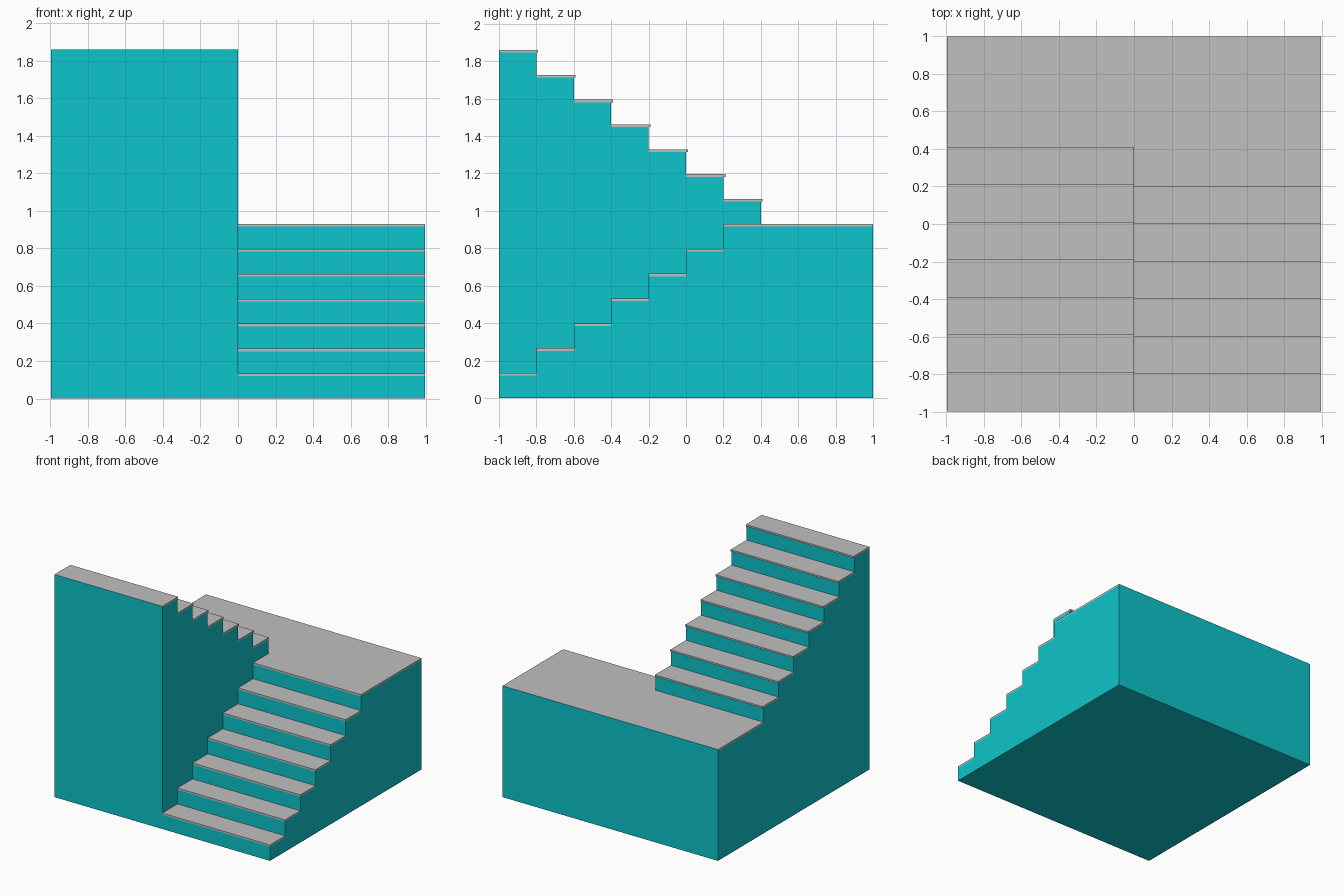
import bpy
import bmesh

if "Cube" in bpy.data.objects:
    bpy.data.objects.remove(bpy.data.objects["Cube"])

RISE, RUN, THICK, NOSE = 0.1329, 0.2, 0.014, 0.01
X = 0.996


def material(name, rgb):
    m = bpy.data.materials.new(name)
    m.diffuse_color = (*rgb, 1)
    m.use_nodes = True
    m.node_tree.nodes["Principled BSDF"].inputs["Base Color"].default_value = m.diffuse_color
    return m


teal = material("teal", (0.004, 0.56, 0.60))
grey = material("light_grey", (0.53, 0.53, 0.53))


def finish(name, bm, mats):
    mesh = bpy.data.meshes.new(name)
    bm.to_mesh(mesh)
    bm.free()
    for m in mats:
        mesh.materials.append(m)
    ob = bpy.data.objects.new(name, mesh)
    bpy.context.collection.objects.link(ob)
    return ob


def extrude_profile(name, pts, x0, x1, open_left=False):
    """Solid made from a (y, z) outline swept along x."""
    bm = bmesh.new()
    face = bm.faces.new([bm.verts.new((x0, y, z)) for y, z in pts])
    res = bmesh.ops.extrude_face_region(bm, geom=[face], use_keep_orig=True)
    verts = [g for g in res["geom"] if isinstance(g, bmesh.types.BMVert)]
    bmesh.ops.translate(bm, verts=verts, vec=(x1 - x0, 0, 0))
    bmesh.ops.recalc_face_normals(bm, faces=bm.faces[:])
    if open_left:  # side hidden against the neighbouring flight
        hidden = [f for f in bm.faces if f.normal.x < -0.9]
        bmesh.ops.delete(bm, geom=hidden, context="FACES")
    return finish(name, bm, [teal])


def slab(name, x0, x1, y0, y1, top):
    """Tread board; its ends on the outer front and back walls are teal."""
    bm = bmesh.new()
    bmesh.ops.create_cube(bm, size=1)
    for v in bm.verts:
        v.co.x = x1 if v.co.x > 0 else x0
        v.co.y = y1 if v.co.y > 0 else y0
        v.co.z = top if v.co.z > 0 else top - THICK
    bm.normal_update()
    for f in bm.faces:
        c = f.calc_center_median()
        back = f.normal.y > 0.9 and c.y > 0.99
        front = f.normal.y < -0.9 and c.y < -0.99 and top > 1
        f.material_index = 1 if back or front else 0
    return finish(name, bm, [grey, teal])


landing = 7 * RISE

# Lower flight: climbs from the front to the landing at the back
lower = [(1, 0), (-1, 0)]
for k in range(7):
    y, z = -1 + k * RUN, (k + 1) * RISE
    end = 1 if k == 6 else y + RUN
    lower += [(y, z - THICK), (end, z - THICK)]
    slab(f"lower_tread_{k + 1}" if k < 6 else "landing_right", 0, X, y, end, z)
extrude_profile("lower_flight_body", lower, 0, X, open_left=True)

# Upper flight: climbs from the landing back towards the front
upper = [(-1, 0), (1, 0), (1, landing - THICK)]
upper.append((0.4, landing - THICK))
for k in range(7):
    y, z = 0.4 - k * RUN, landing + (k + 1) * RISE
    upper += [(y, z - THICK), (y - RUN, z - THICK)]
    slab(f"upper_tread_{k + 1}", -X, 0, y - RUN, y + NOSE, z)
slab("landing_left", -X, 0, 0.4, 1, landing)
extrude_profile("upper_flight_body", upper, -X, 0)
